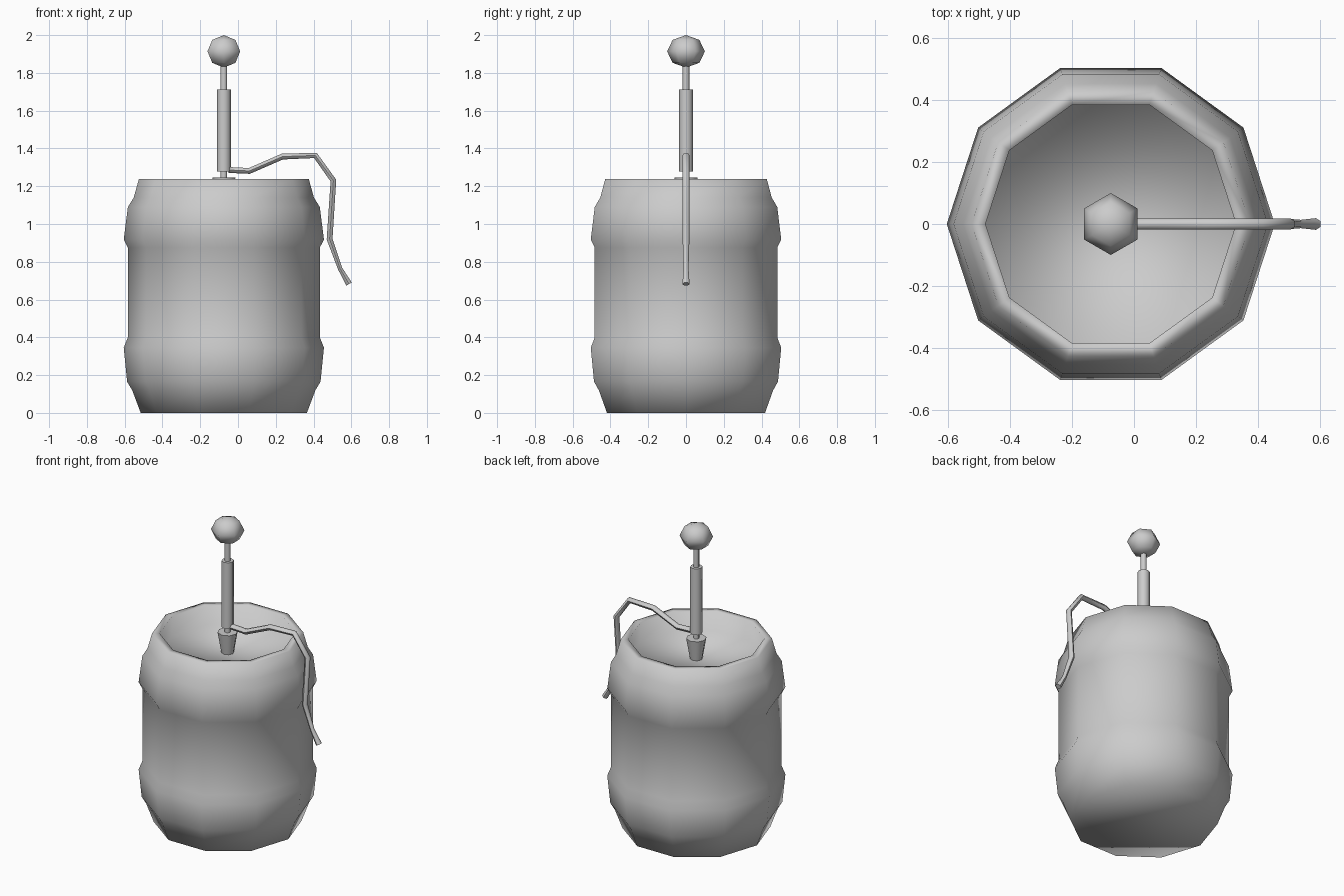
import bpy, bmesh
from math import cos, sin, pi

if "Cube" in bpy.data.objects:
    bpy.data.objects.remove(bpy.data.objects["Cube"])

AXIS_X = -0.075  # shared vertical axis of keg and pump


def lathe(name, profile, sides):
    """Revolve (radius, z) points about the axis and cap both ends."""
    bm = bmesh.new()
    rings = [[bm.verts.new((AXIS_X + r * cos(2 * pi * i / sides),
                            r * sin(2 * pi * i / sides), z))
              for i in range(sides)] for r, z in profile]
    for a, b in zip(rings, rings[1:]):
        for i in range(sides):
            j = (i + 1) % sides
            bm.faces.new((a[i], a[j], b[j], b[i]))
    bm.faces.new(rings[0][::-1])
    bm.faces.new(rings[-1])
    for f in bm.faces:
        f.smooth = True
    bmesh.ops.recalc_face_normals(bm, faces=bm.faces)
    mesh = bpy.data.meshes.new(name)
    bm.to_mesh(mesh)
    bm.free()
    obj = bpy.data.objects.new(name, mesh)
    bpy.context.collection.objects.link(obj)
    return obj


def sharpen(obj):
    bpy.ops.object.select_all(action='DESELECT')
    obj.select_set(True)
    bpy.context.view_layer.objects.active = obj
    bpy.ops.object.shade_smooth_by_angle(angle=pi / 3)


# Keg body: two raised bands, flat rim and recessed top
lathe("keg_body", [(0.44, 0), (0.485, 0.12), (0.512, 0.165), (0.53, 0.345),
                   (0.508, 0.40), (0.508, 0.875), (0.53, 0.918),
                   (0.508, 1.09), (0.477, 1.14), (0.45, 1.237),
                   (0.405, 1.237), (0.405, 1.11)], 10)

# Tap coupler, pump rod and pump cylinder
sharpen(lathe("tap_coupler", [(0.037, 1.105), (0.061, 1.245)], 8))
sharpen(lathe("pump_rod", [(0.018, 1.235), (0.018, 1.86)], 8))
sharpen(lathe("pump_cylinder", [(0.037, 1.278), (0.037, 1.713)], 8))

# Pump knob
bpy.ops.mesh.primitive_uv_sphere_add(segments=6, ring_count=4, radius=0.1,
                                     location=(AXIS_X, 0, 1.914))
knob = bpy.context.object
knob.name = "pump_knob"
knob.scale.z = 0.86
bpy.ops.object.shade_smooth()

# Hose with flared nozzle: (x, z, thickness)
path = [(-0.05, 1.286, 1), (0.06, 1.281, 1), (0.235, 1.357, 1),
        (0.41, 1.363, 1), (0.505, 1.23, 1), (0.485, 0.92, 1),
        (0.54, 0.765, 0.75), (0.588, 0.682, 1.05)]
curve = bpy.data.curves.new("hose", 'CURVE')
curve.dimensions = '3D'
curve.bevel_depth = 0.018
curve.bevel_resolution = 1
curve.use_fill_caps = True
spline = curve.splines.new('POLY')
spline.points.add(len(path) - 1)
for p, (x, z, t) in zip(spline.points, path):
    p.co = (x, 0, z, 1)
    p.radius = t
hose = bpy.data.objects.new("hose", curve)
bpy.context.collection.objects.link(hose)
bpy.ops.object.select_all(action='DESELECT')
hose.select_set(True)
bpy.context.view_layer.objects.active = hose
bpy.ops.object.convert(target='MESH')
sharpen(bpy.context.object)
